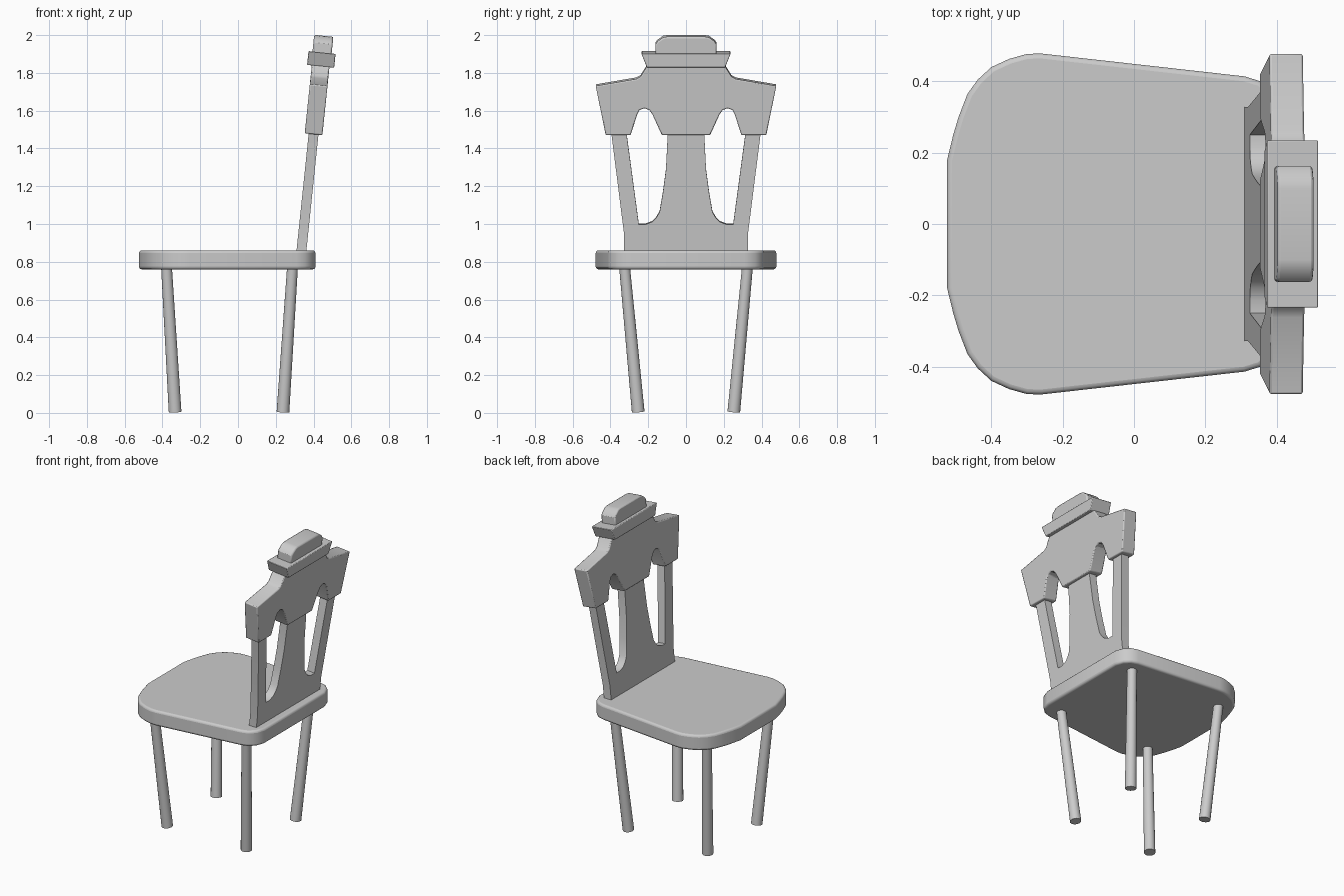
import bpy, bmesh, math
from mathutils import Vector

if "Cube" in bpy.data.objects:
    bpy.data.objects.remove(bpy.data.objects["Cube"])

LEAN = math.atan(0.104)      # backward lean of the chair back


def mirrored(half):
    """Close a half outline (side coordinate first) across the centre line."""
    return half + [(-a, b) for a, b in reversed(half) if abs(a) > 1e-6]


def on_back(y, z, t):
    """Point on the leaning back plane, t = offset through the thickness."""
    return Vector((0.336 + 0.104 * (z - 0.86) + t * math.cos(LEAN), y, z - t * math.sin(LEAN)))


def slab(name, outline, place, lo, hi, bevel=0.0, segments=2):
    """Extrude an outline between two offsets, then soften the edges."""
    bm = bmesh.new()
    a = [bm.verts.new(place(u, v, lo)) for u, v in outline]
    b = [bm.verts.new(place(u, v, hi)) for u, v in outline]
    bm.faces.new(a)
    bm.faces.new(b[::-1])
    n = len(outline)
    for i in range(n):
        j = (i + 1) % n
        bm.faces.new((a[i], b[i], b[j], a[j]))
    bmesh.ops.recalc_face_normals(bm, faces=bm.faces)
    return finish(name, bm, bevel, segments)


def finish(name, bm, bevel=0.0, segments=2):
    mesh = bpy.data.meshes.new(name)
    bm.to_mesh(mesh)
    bm.free()
    ob = bpy.data.objects.new(name, mesh)
    bpy.context.collection.objects.link(ob)
    if bevel:
        mod = ob.modifiers.new("soft_edges", 'BEVEL')
        mod.width, mod.segments = bevel, segments
        mod.limit_method, mod.angle_limit = 'ANGLE', math.radians(40)
    bpy.ops.object.select_all(action='DESELECT')
    ob.select_set(True)
    bpy.context.view_layer.objects.active = ob
    bpy.ops.object.shade_smooth_by_angle(angle=math.radians(32))
    return ob


def leg(name, top, bottom):
    """Round leg, slightly thicker at the foot."""
    top, bottom = Vector(top), Vector(bottom)
    axis = top - bottom
    bm = bmesh.new()
    bmesh.ops.create_cone(bm, cap_ends=True, segments=16, radius1=0.034,
                          radius2=0.029, depth=axis.length)
    rot = axis.to_track_quat('Z', 'Y').to_matrix().to_4x4()
    bmesh.ops.transform(bm, matrix=rot, verts=bm.verts)
    bmesh.ops.translate(bm, vec=(top + bottom) / 2, verts=bm.verts)
    return finish(name, bm)


# Seat: broad rounded front, tapering towards the back
seat_half = [(0.18, -0.524), (0.25, -0.507), (0.30, -0.492), (0.365, -0.467), (0.405, -0.438),
             (0.44, -0.40), (0.463, -0.35), (0.477, -0.30), (0.478, -0.26), (0.414, 0.31),
             (0.400, 0.355), (0.365, 0.391), (0.31, 0.41)]
slab("seat", mirrored(seat_half), lambda y, x, z: Vector((x, y, z)), 0.76, 0.86, 0.014, 3)

# Splayed legs
for side, s in (("left", 1), ("right", -1)):
    leg(f"front_leg_{side}", (-0.379, s * 0.326, 0.78), (-0.333, s * 0.253, 0.005))
    leg(f"rear_leg_{side}", (0.289, s * 0.326, 0.78), (0.238, s * 0.253, 0.005))

# Backrest panel: base, two side posts and the curved centre splat
panel_half = [(0.10, 1.52), (0.097, 1.47), (0.106, 1.29), (0.122, 1.17), (0.14, 1.065),
              (0.158, 1.035), (0.18, 1.013), (0.215, 1.0), (0.25, 1.0), (0.32, 1.52),
              (0.40, 1.52), (0.328, 0.95), (0.328, 0.84)]
slab("backrest_panel", mirrored(panel_half), on_back, -0.026, 0.026)

# Crest rail: wide shoulders with two arched notches below
crest_half = [(0.0, 1.475), (0.128, 1.475), (0.178, 1.585), (0.195, 1.608), (0.22, 1.617),
              (0.246, 1.608), (0.258, 1.585), (0.293, 1.475), (0.425, 1.475), (0.478, 1.735),
              (0.262, 1.772), (0.24, 1.785), (0.212, 1.83), (0.20, 1.845)]
slab("crest_rail", mirrored(crest_half), on_back, -0.047, 0.047, 0.006)

# Flared cap and rounded finial on top
slab("cap_moulding", mirrored([(0.207, 1.835), (0.236, 1.908)]), on_back, -0.072, 0.072, 0.004)
knob_half = [(0.162, 1.895), (0.162, 1.955), (0.152, 1.97), (0.122, 1.992), (0.10, 1.996)]
slab("top_finial", mirrored(knob_half), on_back, -0.051, 0.051, 0.008)
